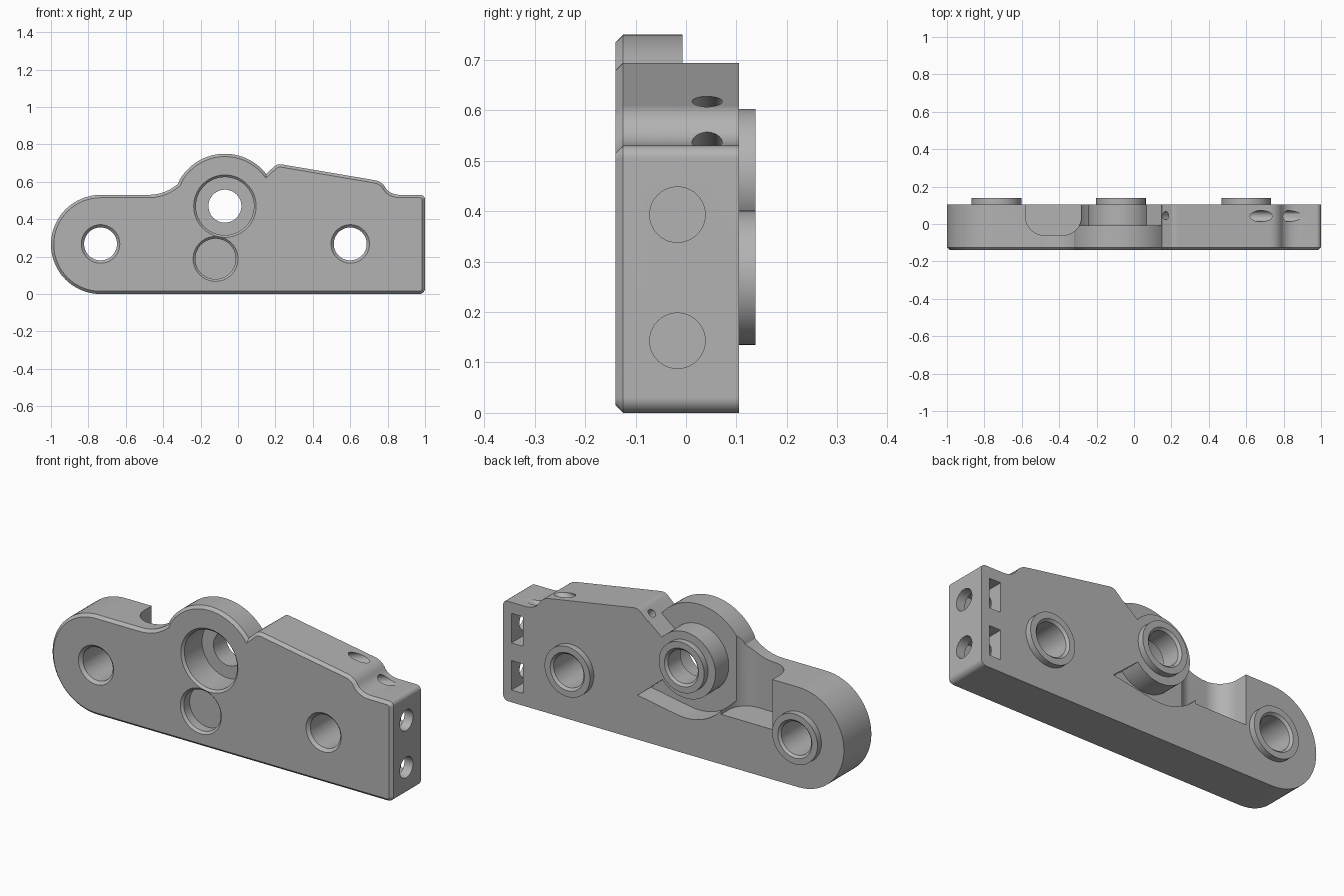
import bpy, bmesh, math
from mathutils import Vector

cube = bpy.data.objects.get("Cube")
if cube:
    bpy.data.objects.remove(cube, do_unlink=True)

FRONT, BACK, LIP = -0.14, 0.105, 0.138
HUB = (-0.07, 0.47)
PINS = [(-0.735, 0.268), (0.6, 0.268)]

metal = bpy.data.materials.new("grey_metal")
metal.use_nodes = True
grey = (0.45, 0.45, 0.45, 1)
metal.diffuse_color = grey
metal.node_tree.nodes["Principled BSDF"].inputs["Base Color"].default_value = grey


def arc(c, r, start, end, n):
    return [(c[0] + r * math.cos(math.radians(start + (end - start) * i / n)),
             c[1] + r * math.sin(math.radians(start + (end - start) * i / n)))
            for i in range(n + 1)]


def bend(a, b, c, n=6):
    """Quadratic curve from a to c, pulled towards b."""
    ts = [i / n for i in range(n + 1)]
    return [tuple((1 - t) ** 2 * a[k] + 2 * t * (1 - t) * b[k] + t * t * c[k]
                  for k in (0, 1)) for t in ts]


def finish(bm, name):
    bmesh.ops.recalc_face_normals(bm, faces=bm.faces)
    mesh = bpy.data.meshes.new(name)
    bm.to_mesh(mesh)
    bm.free()
    mesh.materials.append(metal)
    ob = bpy.data.objects.new(name, mesh)
    bpy.context.collection.objects.link(ob)
    return ob


def prism(name, points, low, high, axis="Y", chamfer=0):
    """Extrude a flat outline along y or z, optionally chamfering the low end."""
    bm = bmesh.new()
    place = (lambda p: (p[0], low, p[1])) if axis == "Y" else (lambda p: (p[0], p[1], low))
    face = bm.faces.new([bm.verts.new(place(p)) for p in points])
    rim = list(face.edges)
    new = bmesh.ops.extrude_face_region(bm, geom=[face], use_keep_orig=True)["geom"]
    move = (0, high - low, 0) if axis == "Y" else (0, 0, high - low)
    bmesh.ops.translate(bm, vec=move, verts=[v for v in new if isinstance(v, bmesh.types.BMVert)])
    bmesh.ops.recalc_face_normals(bm, faces=bm.faces)
    if chamfer:
        bmesh.ops.bevel(bm, geom=rim, offset=chamfer, segments=1, affect="EDGES")
    return finish(bm, name)


def rod(name, start, end, r1, r2=None, sides=64):
    """Round bar or cone between two points."""
    a, b = Vector(start), Vector(end)
    bm = bmesh.new()
    bmesh.ops.create_cone(bm, cap_ends=True, segments=sides, radius1=r1,
                          radius2=r1 if r2 is None else r2, depth=(b - a).length)
    turn = (b - a).to_track_quat("Z", "Y").to_matrix()
    bmesh.ops.rotate(bm, matrix=turn, verts=bm.verts)
    bmesh.ops.translate(bm, vec=(a + b) / 2, verts=bm.verts)
    return finish(bm, name)


def along_y(c, y0, y1, r1, r2=None):
    return rod("tool", (c[0], y0, c[1]), (c[0], y1, c[1]), r1, r2)


def combine(tool, operation="DIFFERENCE"):
    tool.hide_render = True
    mod = body.modifiers.new("shape", "BOOLEAN")
    mod.operation, mod.object, mod.solver = operation, tool, "EXACT"
    bpy.context.view_layer.objects.active = body
    bpy.ops.object.modifier_apply(modifier=mod.name)
    bpy.data.objects.remove(tool, do_unlink=True)


# Side plate outline, clockwise from the rounded end
outline = arc((-0.735, 0.265), 0.265, 270, 90, 32)
outline += bend((-0.48, 0.53), (-0.39, 0.53), (-0.32, 0.59))
outline += arc(HUB, 0.28, 150, 38, 28)
outline += bend((0.195, 0.683), (0.21, 0.698), (0.235, 0.693), 3)
outline += bend((0.73, 0.609), (0.765, 0.603), (0.785, 0.575))
outline += bend((0.79, 0.566), (0.815, 0.53), (0.87, 0.53))
outline += arc((0.975, 0.505), 0.025, 90, 0, 4)
outline += arc((0.97, 0.03), 0.03, 0, -90, 4)
body = prism("bracket_body", outline, FRONT, BACK, chamfer=0.015)

# Rear relief around the hub, leaving a wedge that points at the hub
relief = [HUB, (0.3, 0.767), (0.3, 0.95), (-0.45, 0.95)]
relief += arc(HUB, 0.28, 150, 279, 32) + [(0.21, 0.235)]
combine(prism("relief", relief, -0.007, 0.3))

# Rear vertical slot with rounded inner corners
slot = [(-0.58, 0.3)] + arc((-0.48, 0.04), 0.1, 180, 270, 12)
slot += arc((-0.38, 0.04), 0.1, 270, 360, 12) + [(-0.28, 0.3)]
combine(prism("slot", slot, 0.265, 0.95, axis="Z"))

# Hub and raised rear collars
combine(along_y(HUB, -0.05, BACK, 0.176), "UNION")
for c in PINS + [HUB]:
    combine(along_y(c, 0.03, LIP, 0.133), "UNION")

# Counterbore, shallow round pocket and through holes with chamfered mouths
for c, r, depth in [(HUB, 0.155, 0.16), ((-0.12, 0.188), 0.108, 0.06)]:
    combine(along_y(c, FRONT - 0.1, FRONT + depth, r))
    combine(along_y(c, FRONT - 0.012, FRONT + 0.012, r + 0.024, r))
for c in PINS + [HUB]:
    combine(along_y(c, -0.3, 0.3, 0.088))
    combine(along_y(c, LIP - 0.012, LIP + 0.012, 0.088, 0.112))
for c in PINS:
    combine(along_y(c, FRONT - 0.015, FRONT + 0.015, 0.118, 0.088))

# End bolt holes with rear nut windows
for z in (0.143, 0.393):
    combine(rod("bolt_hole", (1.1, -0.017, z), (0.78, -0.017, z), 0.055, sides=40))
    window = [(x, z + dz) for x, dz in
              [(0.884, -0.078), (0.95, -0.078), (0.95, 0.078), (0.884, 0.078)]]
    combine(prism("nut_window", window, -0.095, 0.3))

# Slanted drillings on the top edge
slant = Vector((-0.94, 0, -0.34))
for x, z in [(0.68, 0.617), (0.845, 0.542)]:
    mouth = Vector((x, 0.042, z))
    combine(rod("drilling", mouth - slant * 0.2, mouth + slant * 0.2, 0.03, sides=32))
combine(rod("small_drilling", (0.11, 0.045, 0.73), (0.25, 0.045, 0.56), 0.022, sides=24))

# Crisp machined shading
bpy.ops.object.select_all(action="DESELECT")
body.select_set(True)
bpy.context.view_layer.objects.active = body
bpy.ops.object.shade_smooth_by_angle(angle=math.radians(30))
weights = body.modifiers.new("flat_faces", "WEIGHTED_NORMAL")
weights.keep_sharp = True
